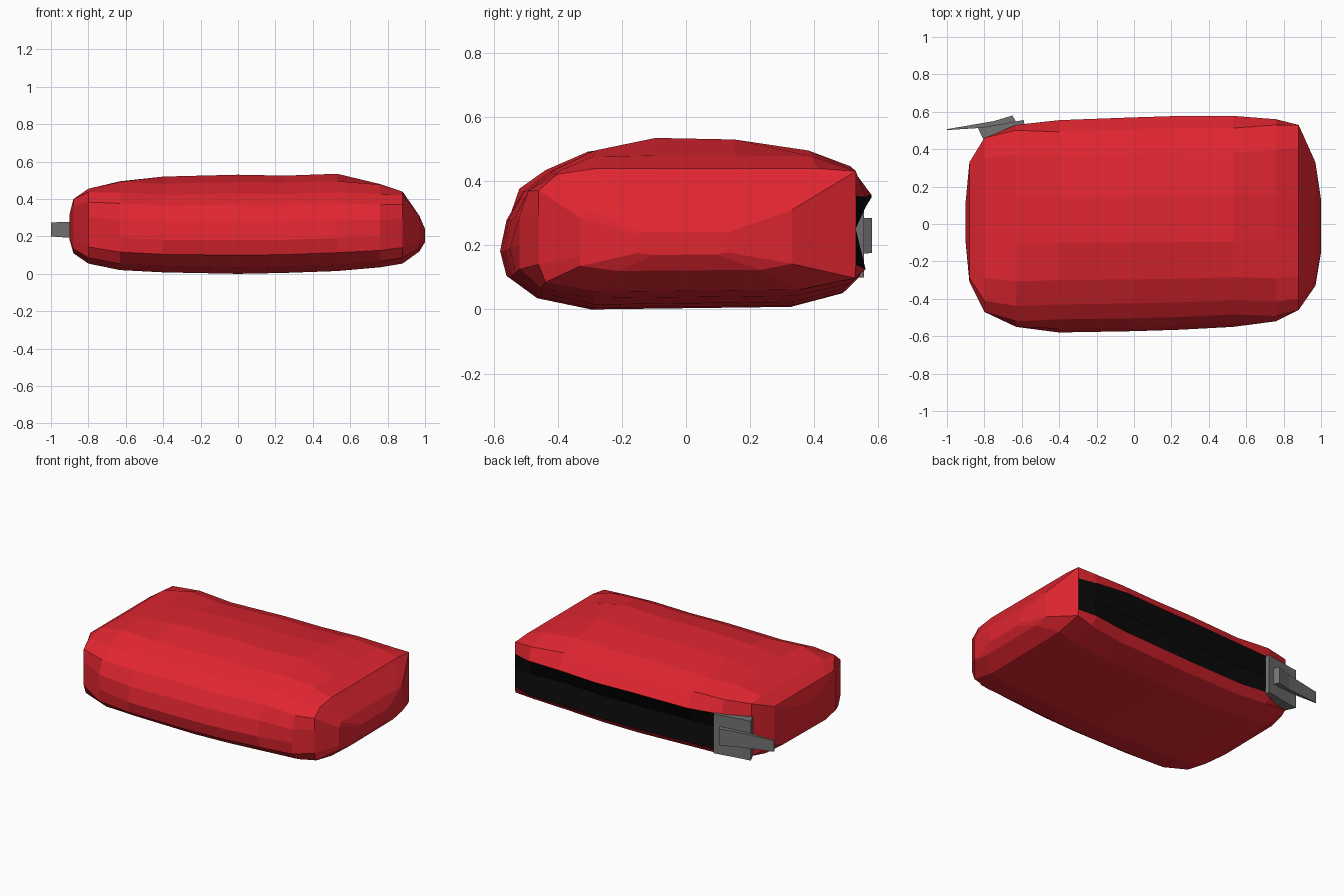
import bpy, bmesh

if "Cube" in bpy.data.objects:
    bpy.data.objects.remove(bpy.data.objects["Cube"])


def material(name, rgb):
    m = bpy.data.materials.new(name)
    m.diffuse_color = (*rgb, 1)
    m.use_nodes = True
    m.node_tree.nodes["Principled BSDF"].inputs["Base Color"].default_value = m.diffuse_color
    return m


red = material("red fabric", (0.75, 0.019, 0.03))
black = material("black panel", (0.003, 0.003, 0.003))
grey = material("grey metal", (0.17, 0.17, 0.17))


def finish(bm, name, mats):
    bmesh.ops.recalc_face_normals(bm, faces=bm.faces[:])
    me = bpy.data.meshes.new(name)
    bm.to_mesh(me)
    bm.free()
    for m in mats:
        me.materials.append(m)
    ob = bpy.data.objects.new(name, me)
    bpy.context.collection.objects.link(ob)
    return ob


# Padded body: one side profile (y, z) lofted along x
profile = [(-.30, 0), (-.47, .035), (-.56, .10), (-.58, .18), (-.56, .28),
           (-.51, .37), (-.43, .43), (-.30, .49), (-.10, .53), (.15, .525),
           (.38, .49), (.51, .44), (.575, .35), (.51, .24), (.54, .10),
           (.49, .05), (.33, .008)]
LIP = 12  # profile index where the recessed back panel starts

# x, front depth, back depth, bottom, top, fullness (lower = boxier)
stations = [(-.90, .10, .12, .18, .32, .80), (-.88, .31, .33, .11, .40, .80),
            (-.80, .47, .46, .055, .455, .85), (-.63, .55, .53, .02, .495, .93),
            (-.40, .58, .56, .008, .52, 1), (0, .573, .575, 0, .53, 1),
            (.25, .565, .583, .005, .525, 1), (.53, .55, .583, .015, .535, 1),
            (.76, .52, .56, .035, .48, .93), (.88, .46, .53, .055, .44, .85),
            (.97, .33, .33, .12, .31, .80), (1.0, .15, .13, .17, .24, .80)]

bm = bmesh.new()
rings = []
for x, front, back, lo, hi, k in stations:
    ring = []
    for y, z in profile:
        depth = front if y < 0 else back
        u = max(-1, min(1, y / .58 / k))
        t = min(1, z / .53 / k)
        ring.append(bm.verts.new((x, u * depth, lo + t * (hi - lo))))
    rings.append(ring)
n = len(profile)
for s, (a, b) in enumerate(zip(rings, rings[1:])):
    mid_x = (stations[s][0] + stations[s + 1][0]) / 2
    for i in range(n):
        j = (i + 1) % n
        f = bm.faces.new((a[i], a[j], b[j], b[i]))
        # recessed back panel between the lip and the lower edge
        f.material_index = int(LIP <= i < LIP + 2 and -.7 < mid_x < .88)
bm.faces.new(rings[0])
bm.faces.new(rings[-1])
finish(bm, "padded_body", [red, black])


def prism(name, outline, z_range):
    """Extrude an xy outline between heights given by z_range(x)."""
    bm = bmesh.new()
    low = [bm.verts.new((x, y, z_range(x)[0])) for x, y in outline]
    high = [bm.verts.new((x, y, z_range(x)[1])) for x, y in outline]
    bm.faces.new(low)
    bm.faces.new(high)
    m = len(outline)
    for i in range(m):
        j = (i + 1) % m
        bm.faces.new((low[i], low[j], high[j], high[i]))
    return finish(bm, name, [grey])


# Clasp base on the back left corner
prism("clasp_plate",
      [(-.80, .44), (-.835, .515), (-.79, .52), (-.59, .556), (-.585, .53)],
      lambda x: (.10, .36))


# Tapered clasp lever reaching past the left end
def lever_z(x):
    t = (x + .64) / -.36
    return .175 + .025 * t, .285 - .01 * t


prism("clasp_lever",
      [(-.63, .545), (-.65, .58), (-.75, .55), (-1.0, .507),
       (-1.0, .502), (-.83, .513)], lever_z)
